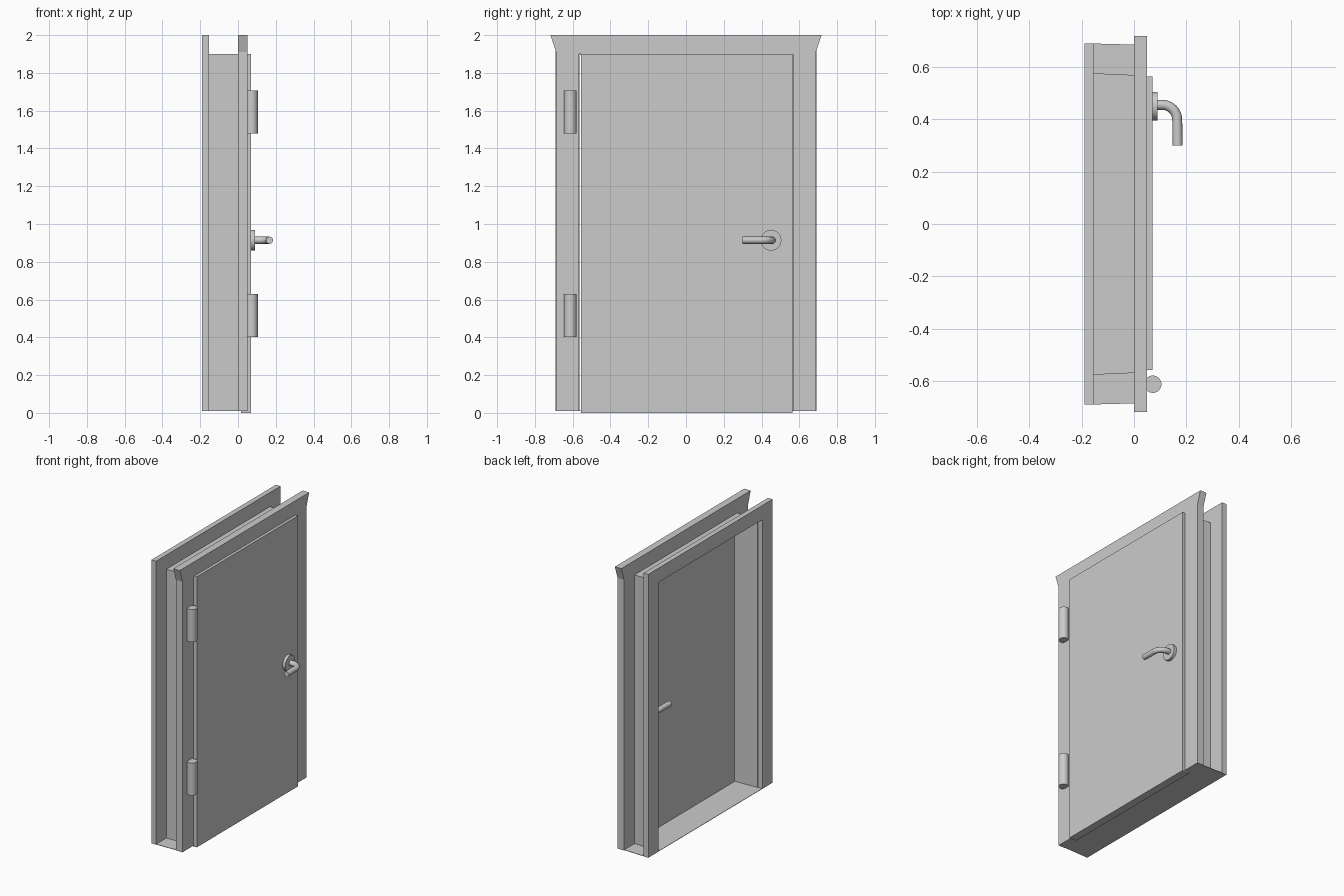
import bpy, bmesh, math

if "Cube" in bpy.data.objects:
    bpy.data.objects.remove(bpy.data.objects["Cube"])

def finish(bm, name):
    bmesh.ops.recalc_face_normals(bm, faces=bm.faces)
    me = bpy.data.meshes.new(name)
    bm.to_mesh(me)
    bm.free()
    ob = bpy.data.objects.new(name, me)
    bpy.context.collection.objects.link(ob)
    return ob

def slab(name, outline, x0, x1, s0=1.0, s1=1.0):
    """Extrude a y/z outline from x0 to x1; s0 and s1 widen each end."""
    bm = bmesh.new()
    a = [bm.verts.new((x0, y * s0, z)) for y, z in outline]
    b = [bm.verts.new((x1, y * s1, z)) for y, z in outline]
    bm.faces.new(a)
    bm.faces.new(b[::-1])
    n = len(outline)
    for i in range(n):
        bm.faces.new((a[i], a[(i + 1) % n], b[(i + 1) % n], b[i]))
    return finish(bm, name)

def arch(right_half):
    """Mirror half an arch outline (inner foot round to outer top) in y."""
    return right_half + [(-y, z) for y, z in reversed(right_half)]

def smooth(ob):
    bpy.ops.object.select_all(action='DESELECT')
    ob.select_set(True)
    bpy.context.view_layer.objects.active = ob
    bpy.ops.object.shade_smooth_by_angle(angle=math.radians(35))

def cylinder(name, loc, r, depth, rot=(0, 0, 0)):
    bpy.ops.mesh.primitive_cylinder_add(vertices=32, radius=r, depth=depth,
                                        location=loc, rotation=rot)
    ob = bpy.context.object
    ob.name = name
    smooth(ob)

B = 0.01  # underside of the frame

# Casings on both sides of the wall; the front one flares at the top
slab("front_casing", arch([(0.566, 1.90), (0.566, B), (0.688, B), (0.688, 1.91), (0.718, 2.0)]), 0.0, 0.05)
slab("back_casing", arch([(0.575, 1.90), (0.575, B), (0.69, B), (0.69, 2.0)]), -0.19, -0.154)

# Thin lining joining the casings, slightly tapered
slab("lining", arch([(0.564, 1.895), (0.564, B), (0.569, B), (0.569, 1.90)]), -0.156, 0.001, 1.012, 1.0)

# Threshold sheet under the whole frame
slab("threshold", [(-0.684, B), (0.684, B), (0.684, B + 0.003), (-0.684, B + 0.003)], -0.19, 0.05, 1.009, 1.0)

# Door leaf
slab("door_leaf", [(-0.557, 0.0), (0.564, 0.0), (0.564, 1.90), (-0.557, 1.90)], 0.015, 0.07)

# Hinge barrels
for name, z in (("lower_hinge", 0.515), ("upper_hinge", 1.592)):
    cylinder(name, (0.072, -0.612, z), 0.033, 0.228)

# Handles on both faces, mirrored about the door's middle plane
MID, HZ, HY = 0.0425, 0.914, 0.455
for side, s in (("outer", 1), ("inner", -1)):
    cylinder(side + "_handle_plate", (MID + s * 0.0375, 0.45, HZ), 0.055, 0.021, (0, math.pi / 2, 0))
    path = [(0.07, HY)]
    for i in range(11):
        t = math.pi / 2 * i / 10
        path.append((0.108 + 0.057 * math.sin(t), 0.398 + 0.057 * math.cos(t)))
    path.append((0.167, 0.30))
    cu = bpy.data.curves.new(side + "_lever", 'CURVE')
    cu.dimensions = '3D'
    cu.bevel_depth = 0.019
    cu.bevel_resolution = 4
    cu.use_fill_caps = True
    sp = cu.splines.new('POLY')
    sp.points.add(len(path) - 1)
    for p, (x, y) in zip(sp.points, path):
        p.co = (MID + s * (x - MID), y, HZ, 1)
    ob = bpy.data.objects.new(side + "_lever", cu)
    bpy.context.collection.objects.link(ob)
    bpy.ops.object.select_all(action='DESELECT')
    ob.select_set(True)
    bpy.context.view_layer.objects.active = ob
    bpy.ops.object.convert(target='MESH')
    smooth(bpy.context.object)
